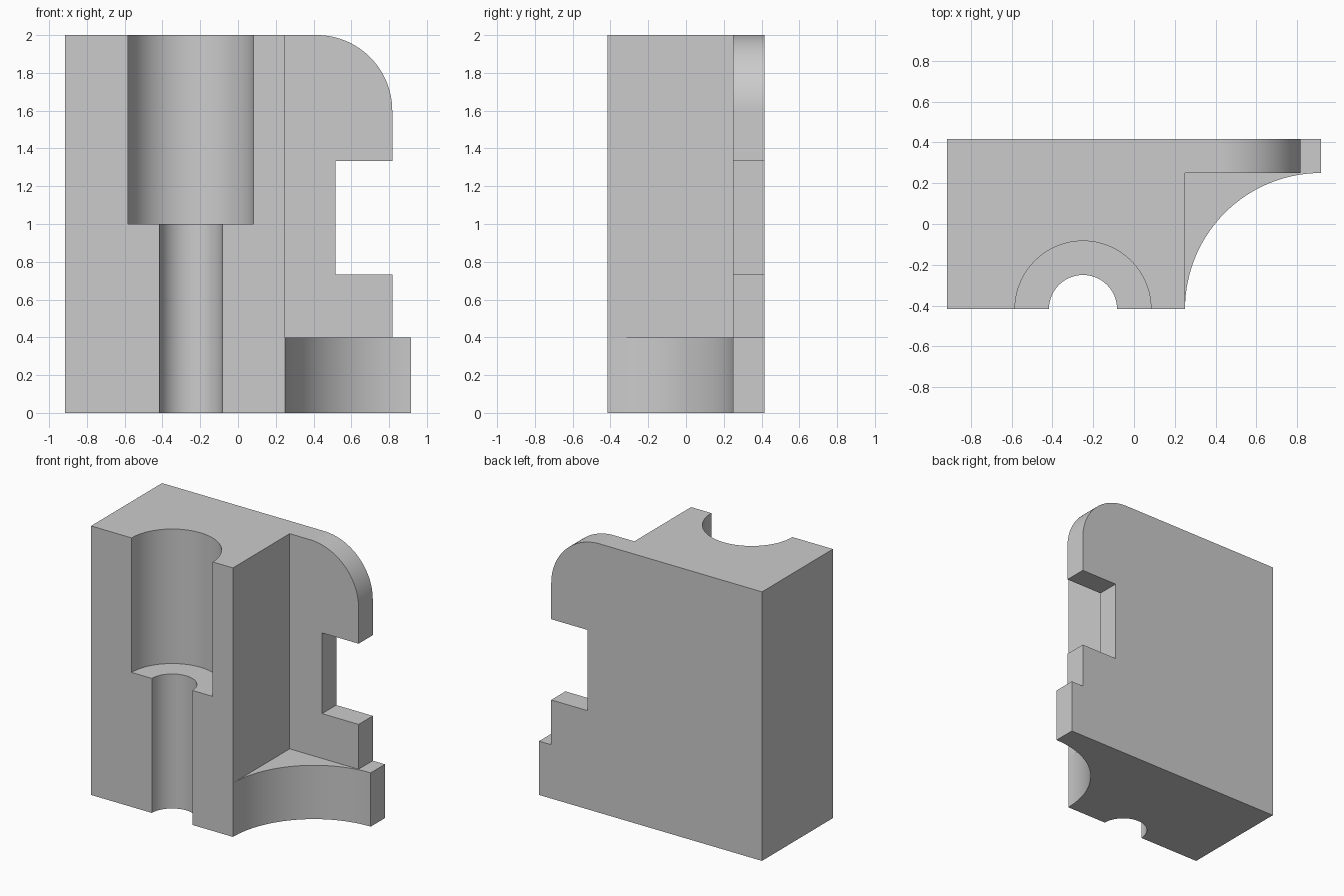
import bpy, bmesh, math

if "Cube" in bpy.data.objects:
    bpy.data.objects.remove(bpy.data.objects["Cube"])

X0, X1, Y0, Y1, TOP = -0.9167, 0.9167, -0.4167, 0.4167, 2.0
BLOCK_X, PLATE_Y, FOOT_Z = 0.25, 0.25, 0.4
BORE_X = -0.25


def arc(cx, cy, r, a0, a1, n):
    """Points along an arc, angles in degrees, both ends included."""
    angles = [math.radians(a0 + (a1 - a0) * i / n) for i in range(n + 1)]
    return [(cx + r * math.cos(a), cy + r * math.sin(a)) for a in angles]


def prism(name, profile, low, high, axis="z"):
    """Extrude a closed profile: (x, y) along z, or (x, z) along y."""
    def place(p, d):
        return (p[0], p[1], d) if axis == "z" else (p[0], d, p[1])
    bm = bmesh.new()
    a = [bm.verts.new(place(p, low)) for p in profile]
    b = [bm.verts.new(place(p, high)) for p in profile]
    bm.faces.new(a)
    bm.faces.new(b)
    for i in range(len(a)):
        j = (i + 1) % len(a)
        bm.faces.new((a[i], a[j], b[j], b[i]))
    bmesh.ops.recalc_face_normals(bm, faces=bm.faces[:])
    mesh = bpy.data.meshes.new(name)
    bm.to_mesh(mesh)
    bm.free()
    obj = bpy.data.objects.new(name, mesh)
    bpy.context.collection.objects.link(obj)
    return obj


def bore(name, radius, low):
    circle = arc(BORE_X, Y0, radius, 0, 360, 96)[:-1]
    return prism(name, circle, low, TOP + 0.5)


# Full-height footprint with the concave foot curve
footprint = [(X0, Y0)] + arc(X1, Y0, X1 - BLOCK_X, 180, 90, 32) + [(X1, Y1), (X0, Y1)]
body = prism("bracket_block", footprint, 0, TOP)

# Space in front of the plate, above the foot
front_box = [(BLOCK_X, -1), (2, -1), (2, PLATE_Y), (BLOCK_X, PLATE_Y)]
# Outline beside the plate: rounded top corner and square notch
plate_edge = ([(0.4167, 2.5)] + arc(0.4167, 1.6, 0.4, 90, 0, 32)
              + [(0.8167, 1.3333), (0.5167, 1.3333), (0.5167, 0.7333),
                 (0.8167, 0.7333), (0.8167, FOOT_Z), (1.5, FOOT_Z), (1.5, 2.5)])

cutters = [
    prism("front_cutter", front_box, FOOT_Z, TOP + 0.5),
    prism("plate_edge_cutter", plate_edge, -1, 1, "y"),
    bore("wide_bore_cutter", 0.3333, 1.0),
    bore("narrow_bore_cutter", 0.1667, -0.5),
]

# Apply the cuts, then shade with crisp edges
bpy.context.view_layer.objects.active = body
body.select_set(True)
for cutter in cutters:
    cutter.hide_render = True
    mod = body.modifiers.new(cutter.name, "BOOLEAN")
    mod.operation = "DIFFERENCE"
    mod.solver = "EXACT"
    mod.object = cutter
    bpy.ops.object.modifier_apply(modifier=mod.name)
    bpy.data.objects.remove(cutter)
bpy.ops.object.shade_smooth_by_angle(angle=math.radians(30))
